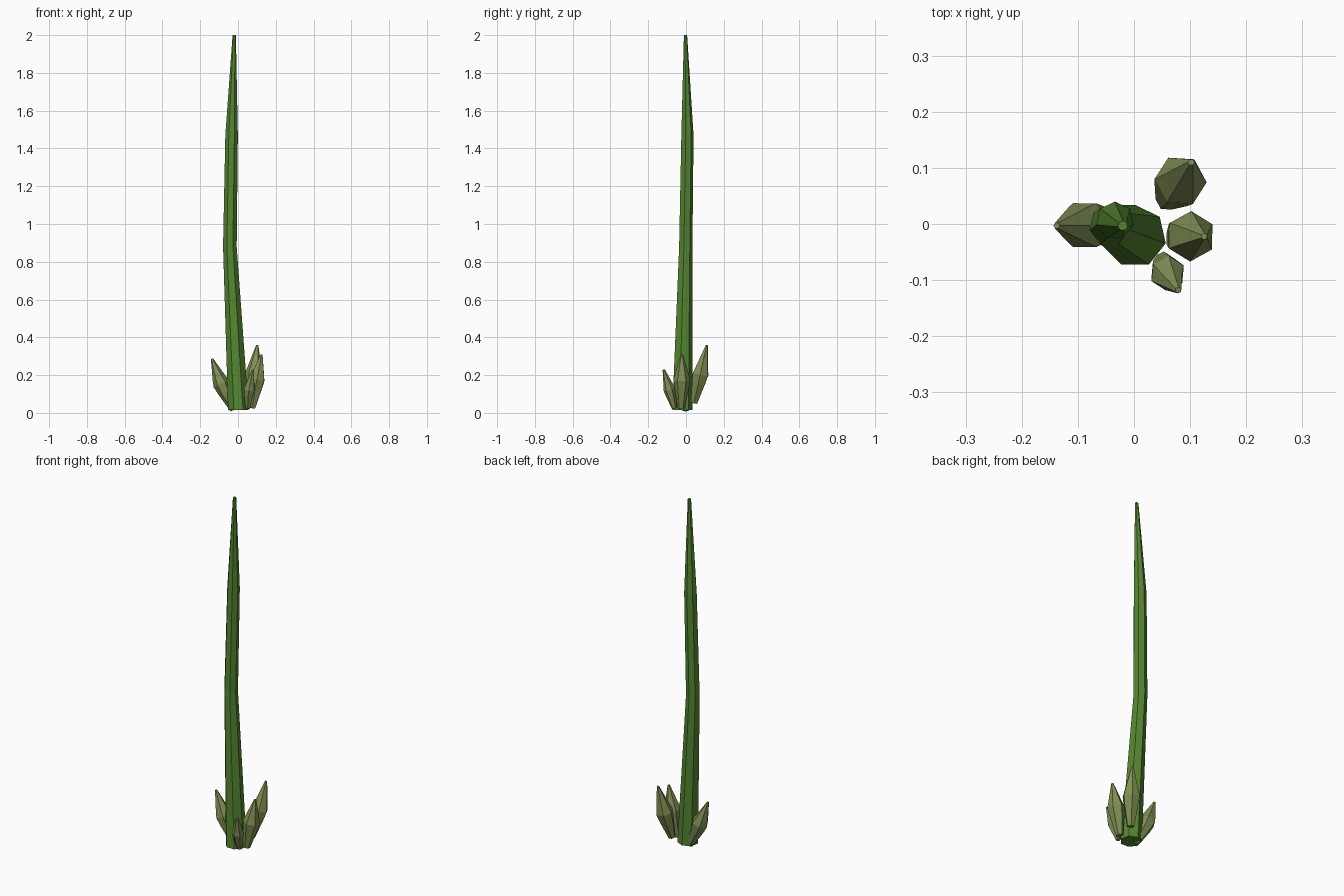
import bpy, bmesh, math
from mathutils import Vector

if "Cube" in bpy.data.objects:
    bpy.data.objects.remove(bpy.data.objects["Cube"])


def material(name, color):
    m = bpy.data.materials.new(name)
    m.diffuse_color = (*color, 1)
    m.use_nodes = True
    m.node_tree.nodes["Principled BSDF"].inputs["Base Color"].default_value = m.diffuse_color
    return m


def loft(name, rings, sides, mat, axis=(0, 0, 1), phase=0.0):
    """Flat-faced tube through rings of (x, y, z, radius), rings square to axis."""
    q = Vector((0, 0, 1)).rotation_difference(Vector(axis))
    bm = bmesh.new()
    loops = []
    for x, y, z, r in rings:
        loop = []
        for i in range(sides):
            a = phase + math.tau * i / sides
            p = Vector((x, y, z)) + q @ Vector((r * math.cos(a), r * math.sin(a), 0))
            loop.append(bm.verts.new(p))
        loops.append(loop)
    for lo, hi in zip(loops, loops[1:]):
        for i in range(sides):
            j = (i + 1) % sides
            bm.faces.new((lo[i], lo[j], hi[j], hi[i]))
    bm.faces.new(loops[0][::-1])
    bm.faces.new(loops[-1])
    bmesh.ops.recalc_face_normals(bm, faces=bm.faces[:])
    me = bpy.data.meshes.new(name)
    bm.to_mesh(me)
    bm.free()
    me.materials.append(mat)
    ob = bpy.data.objects.new(name, me)
    bpy.context.collection.objects.link(ob)
    return ob


stalk_green = material("stalk_green", (0.09, 0.24, 0.03))
bud_green = material("bud_green", (0.22, 0.28, 0.09))

# Tall, slightly bent tapering stalk
loft("stalk", [(0.002, -0.022, 0.015, 0.056), (-0.043, -0.003, 0.88, 0.037),
               (-0.034, 0.006, 1.47, 0.034), (-0.02, -0.003, 2.0, 0.009)],
     7, stalk_green, phase=math.pi / 2)

# Pointed buds around the foot: base, belly centre, tip, belly radius
buds = {
    "left_bud": ((-0.022, -0.002, 0.015), (-0.088, -0.002, 0.155), (-0.138, -0.003, 0.287), 0.045),
    "right_bud": ((0.074, -0.026, 0.025), (0.101, -0.022, 0.175), (0.125, -0.022, 0.309), 0.045),
    "back_bud": ((0.058, 0.043, 0.053), (0.083, 0.077, 0.205), (0.102, 0.11, 0.358), 0.047),
    "front_bud": ((0.052, -0.062, 0.025), (0.060, -0.088, 0.125), (0.079, -0.118, 0.229), 0.032),
}
for n, (name, (base, belly, tip, r)) in enumerate(buds.items()):
    b, m, t = Vector(base), Vector(belly), Vector(tip)
    axis = (t - b).normalized()
    low = m - axis * 0.15 * (t - b).length
    high = m + axis * 0.1 * (t - b).length
    loft(name, [(*b, r * 0.42), (*low, r * 0.85), (*m, r), (*high, r * 0.82), (*t, 0.006)],
         6, bud_green, axis, n * 0.5)
